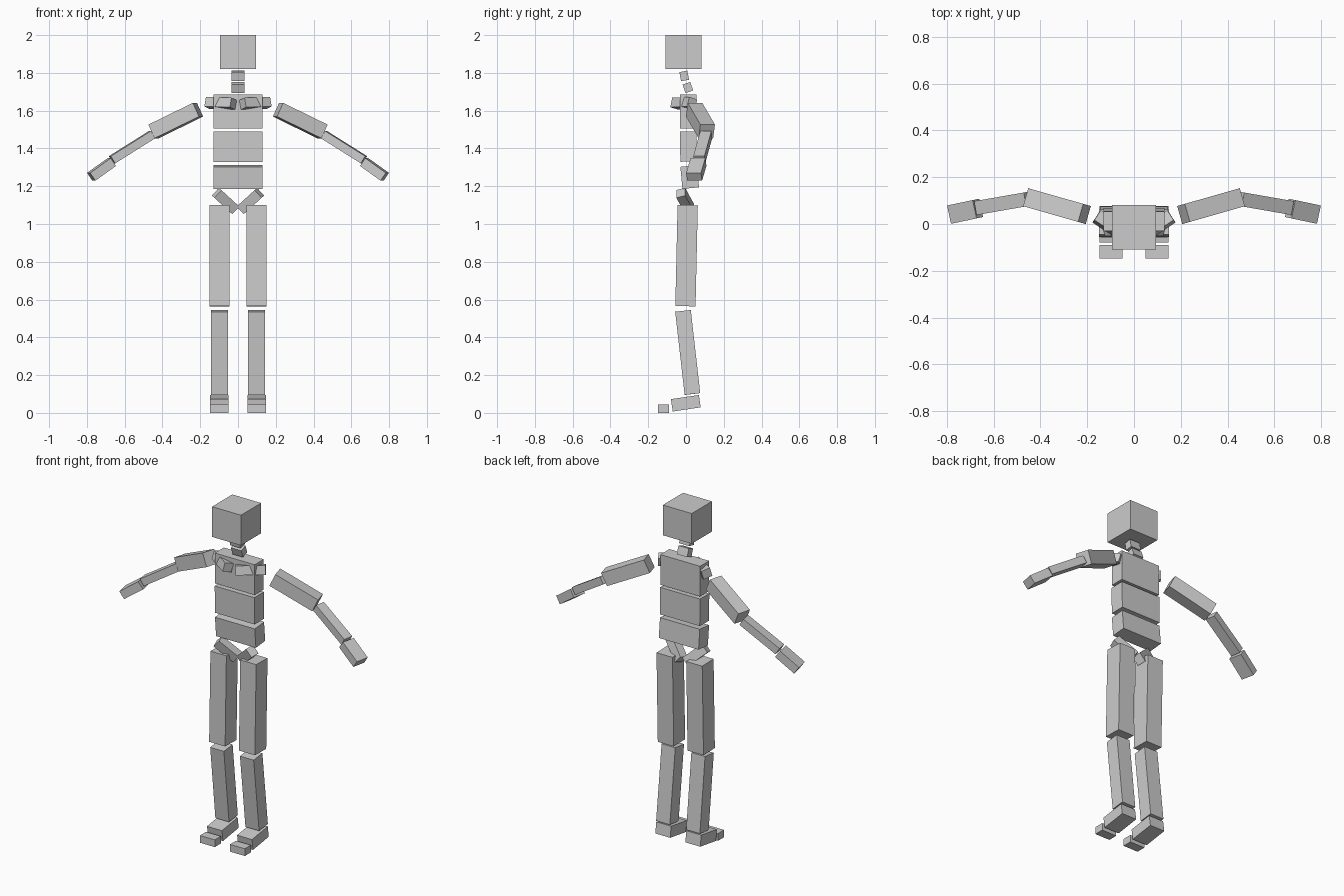
import bpy
import bmesh
import math
from mathutils import Matrix, Vector

if "Cube" in bpy.data.objects:
    bpy.data.objects.remove(bpy.data.objects["Cube"])

grey = bpy.data.materials.new("plain grey")
grey.diffuse_color = (0.6, 0.6, 0.6, 1)
grey.use_nodes = True
grey.node_tree.nodes["Principled BSDF"].inputs["Base Color"].default_value = grey.diffuse_color

UP, BACK = Vector((0, 0, 1)), Vector((0, 1, 0))


def bone_box(name, start, end, width, height, ref=UP, roll=0):
    """Box running from start to end; height lies towards ref, width across it."""
    start, end = Vector(start), Vector(end)
    axis = (end - start).normalized()
    across = axis.cross(ref).normalized()
    up = across.cross(axis)
    turn = Matrix.Rotation(math.radians(roll), 3, axis)
    across, up = turn @ across, turn @ up
    rot = Matrix((across, axis, up)).transposed().to_4x4()
    size = Matrix.Diagonal((width, (end - start).length, height, 1))
    bm = bmesh.new()
    bmesh.ops.create_cube(bm, size=1,
                          matrix=Matrix.Translation((start + end) / 2) @ rot @ size)
    bmesh.ops.recalc_face_normals(bm, faces=bm.faces)
    mesh = bpy.data.meshes.new(name)
    bm.to_mesh(mesh)
    bm.free()
    mesh.materials.append(grey)
    bpy.context.collection.objects.link(bpy.data.objects.new(name, mesh))


# Head, neck and torso blocks
bone_box("head", (0, -0.013, 1.82), (0, -0.013, 2.0), 0.19, 0.19, BACK)
bone_box("upper_neck", (0, -0.005, 1.76), (0, -0.014, 1.808), 0.068, 0.043, BACK)
bone_box("lower_neck", (0, 0.018, 1.70), (0, 0.002, 1.745), 0.068, 0.043, BACK)
bone_box("chest", (0, 0.012, 1.505), (0, 0.012, 1.685), 0.262, 0.085, BACK)
bone_box("waist", (0, 0.014, 1.33), (0, 0.012, 1.49), 0.262, 0.088, BACK)
bone_box("pelvis", (0, 0.025, 1.19), (0, 0.014, 1.307), 0.262, 0.088, BACK)

# Limbs, once per side
for side, s in (("left", 1), ("right", -1)):
    def limb(part, start, end, width, height, ref=UP, roll=0):
        bone_box(f"{side}_{part}", (s * start[0], *start[1:]),
                 (s * end[0], *end[1:]), width, height, ref, s * roll)

    limb("collar", (0.025, -0.057, 1.637), (0.16, 0.033, 1.641), 0.052, 0.052, roll=-15)
    limb("upper_arm", (0.212, 0.043, 1.605), (0.447, 0.11, 1.49), 0.08, 0.08)
    limb("forearm", (0.455, 0.107, 1.473), (0.667, 0.07, 1.34), 0.06, 0.045)
    limb("hand", (0.668, 0.066, 1.328), (0.777, 0.043, 1.25), 0.08, 0.05)
    limb("hip", (0.018, 0.02, 1.078), (0.113, -0.028, 1.165), 0.055, 0.05, BACK)
    limb("thigh", (0.098, -0.003, 0.565), (0.098, 0.009, 1.1), 0.105, 0.107, BACK)
    limb("shin", (0.099, 0.034, 0.1), (0.098, -0.016, 0.54), 0.09, 0.083, BACK)
    limb("foot", (0.099, -0.075, 0.04), (0.099, 0.073, 0.062), 0.098, 0.066)
    limb("toe", (0.099, -0.147, 0.022), (0.099, -0.09, 0.022), 0.098, 0.043)
